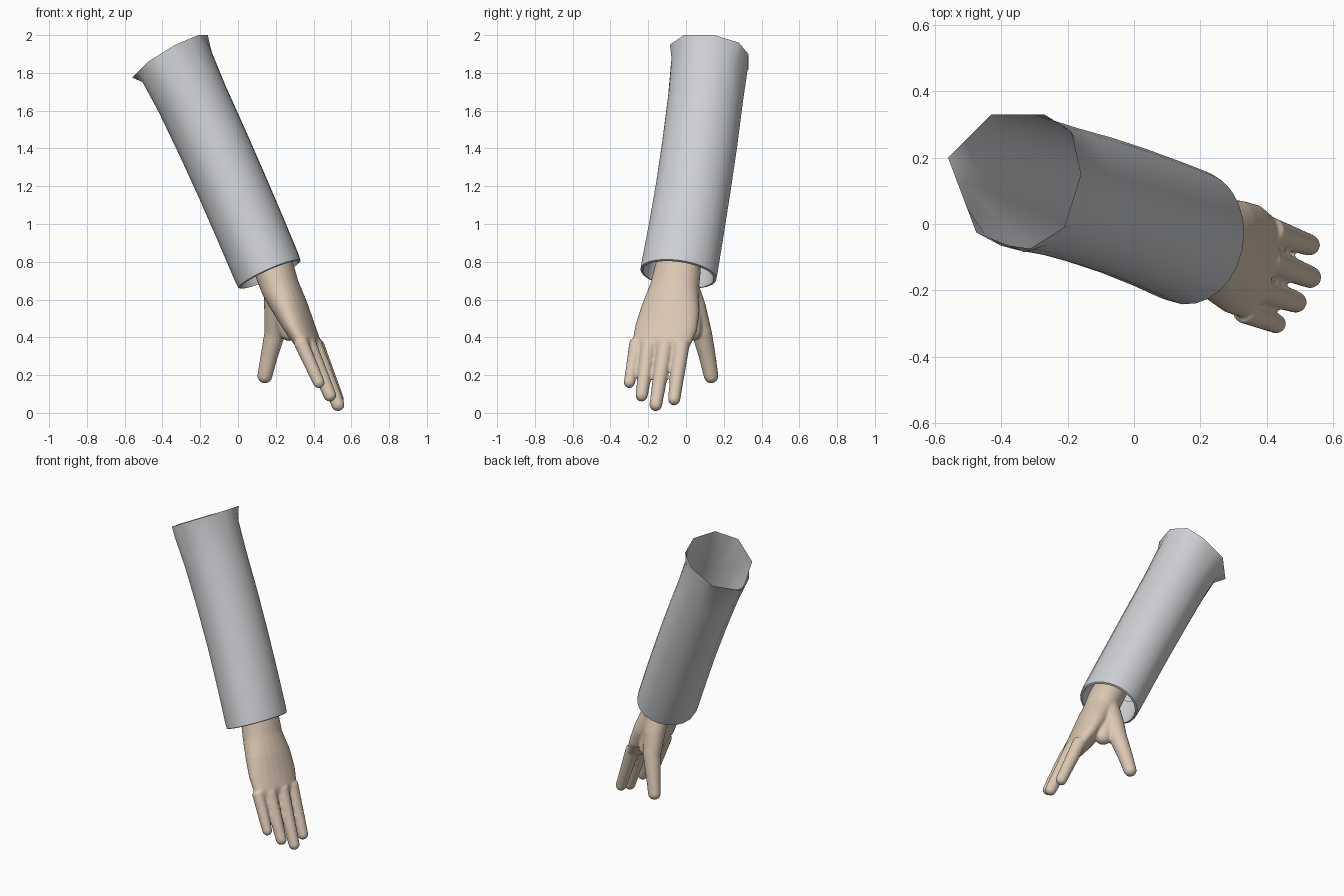
import bpy, bmesh, math
from mathutils import Vector

if "Cube" in bpy.data.objects:
    bpy.data.objects.remove(bpy.data.objects["Cube"])


def material(name, rgb):
    m = bpy.data.materials.new(name)
    m.diffuse_color = (*rgb, 1)
    m.use_nodes = True
    m.node_tree.nodes["Principled BSDF"].inputs["Base Color"].default_value = m.diffuse_color
    return m


def finish(bm, name, mat):
    bmesh.ops.recalc_face_normals(bm, faces=bm.faces)
    me = bpy.data.meshes.new(name)
    bm.to_mesh(me)
    bm.free()
    me.materials.append(mat)
    ob = bpy.data.objects.new(name, me)
    bpy.context.collection.objects.link(ob)
    return ob


def loft(bm, rings, capped):
    """Skin a list of equal-length rings of points."""
    rows = [[bm.verts.new(p) for p in r] for r in rings]
    n = len(rows[0])
    for a, b in zip(rows, rows[1:]):
        for i in range(n):
            j = (i + 1) % n
            bm.faces.new((a[i], a[j], b[j], b[i]))
    if capped:
        bm.faces.new(rows[0][::-1])
        bm.faces.new(rows[-1])


def limb(bm, sections, round_end=True):
    """Tapered tube; sections are (centre, half width, half thickness)."""
    axis = (Vector(sections[-1][0]) - Vector(sections[0][0])).normalized()
    across = Vector((.27, .96, -.05))
    across = (across - axis * across.dot(axis)).normalized()
    normal = across.cross(axis)
    secs = [(Vector(c), w, t) for c, w, t in sections]
    if round_end:  # hemisphere tip
        c, w, t = secs[-1]
        for k in range(1, 6):
            a = k * math.pi / 12 * 1.17
            secs.append((c + axis * w * math.sin(a), w * math.cos(a), t * math.cos(a)))
    rings = []
    for c, w, t in secs:
        rings.append([c + across * w * math.cos(a) + normal * t * math.sin(a)
                      for a in (k * math.tau / 24 for k in range(24))])
    loft(bm, rings, True)


cloth = material("grey cloth", (.62, .63, .65))
skin = material("skin", (.72, .58, .455))

# Sleeve: octagonal opening at the top, round straight tube down to a folded cuff
top_rim = [Vector(p) for p in [
    (-.56, .20, 1.775), (-.475, -.025, 1.86), (-.33, -.085, 1.95), (-.21, -.01, 2.0),
    (-.16, .15, 2.0), (-.19, .28, 1.96), (-.27, .33, 1.90), (-.43, .33, 1.82)]]
start, end = Vector((-.35, .13, 1.89)), Vector((.167, -.04, .735))
d = (end - start).normalized()
u = Vector((-d.z, 0, d.x)).normalized()
v = u.cross(d)
opening = [top_rim[i].lerp(top_rim[(i + 1) % 8], k / 3) for i in range(8) for k in range(3)]
angles = [math.atan2((p - start).dot(v), (p - start).dot(u)) for p in opening]


def sleeve_ring(t, ru, rv):
    c = start.lerp(end, t) + Vector((.01, .012, 0)) * math.sin(math.pi * t)
    return [c + u * ru * math.cos(a) + v * rv * math.sin(a) for a in angles]


bm = bmesh.new()
loft(bm, [opening] + [sleeve_ring(*s) for s in [
    (.05, .20, .205), (.2, .19, .20), (.4, .187, .20), (.6, .185, .20), (.8, .184, .202),
    (.97, .183, .205), (1, .18, .204), (1.003, .168, .19), (.98, .162, .184), (.86, .16, .18)]], False)
sleeve = finish(bm, "sleeve", cloth)

# Hand: palm, fingers and thumb fused into one smooth skin
bm = bmesh.new()
limb(bm, [((.12, -.02, .92), .11, .10), ((.195, -.045, .75), .125, .105),
          ((.225, -.062, .66), .133, .10), ((.28, -.082, .55), .16, .088),
          ((.327, -.105, .45), .17, .073), ((.37, -.13, .37), .16, .058),
          ((.385, -.14, .338), .14, .042)], False)
fingers = [((.41, -.022, .37), (.527, -.063, .072), .043), ((.40, -.108, .37), (.53, -.16, .042), .044),
           ((.37, -.195, .37), (.487, -.235, .092), .043), ((.33, -.26, .38), (.428, -.30, .16), .039)]
for base, tip, r in fingers:
    b, t = Vector(base), Vector(tip)
    limb(bm, [(b, r, r), (b.lerp(t, .5), r * .88, r * .9), (t, r * .76, r * .8)])
limb(bm, [((.205, 0, .66), .07, .07), ((.205, .04, .56), .065, .068), ((.195, .085, .42), .053, .056),
          ((.165, .113, .30), .045, .046), ((.142, .133, .195), .039, .04)])
# Web between thumb and palm
limb(bm, [((.22, .03, .55), .06, .06), ((.27, .03, .43), .05, .05)])
hand = finish(bm, "hand", skin)
rm = hand.modifiers.new("fuse", 'REMESH')
rm.mode = 'VOXEL'
rm.voxel_size = .008
rm.use_smooth_shade = True
sm = hand.modifiers.new("soften", 'SMOOTH')
sm.factor, sm.iterations = .5, 6

for ob in (sleeve, hand):
    for p in ob.data.polygons:
        p.use_smooth = True
bpy.context.view_layer.objects.active = sleeve
sleeve.select_set(True)
bpy.ops.object.shade_smooth_by_angle(angle=math.radians(50))
